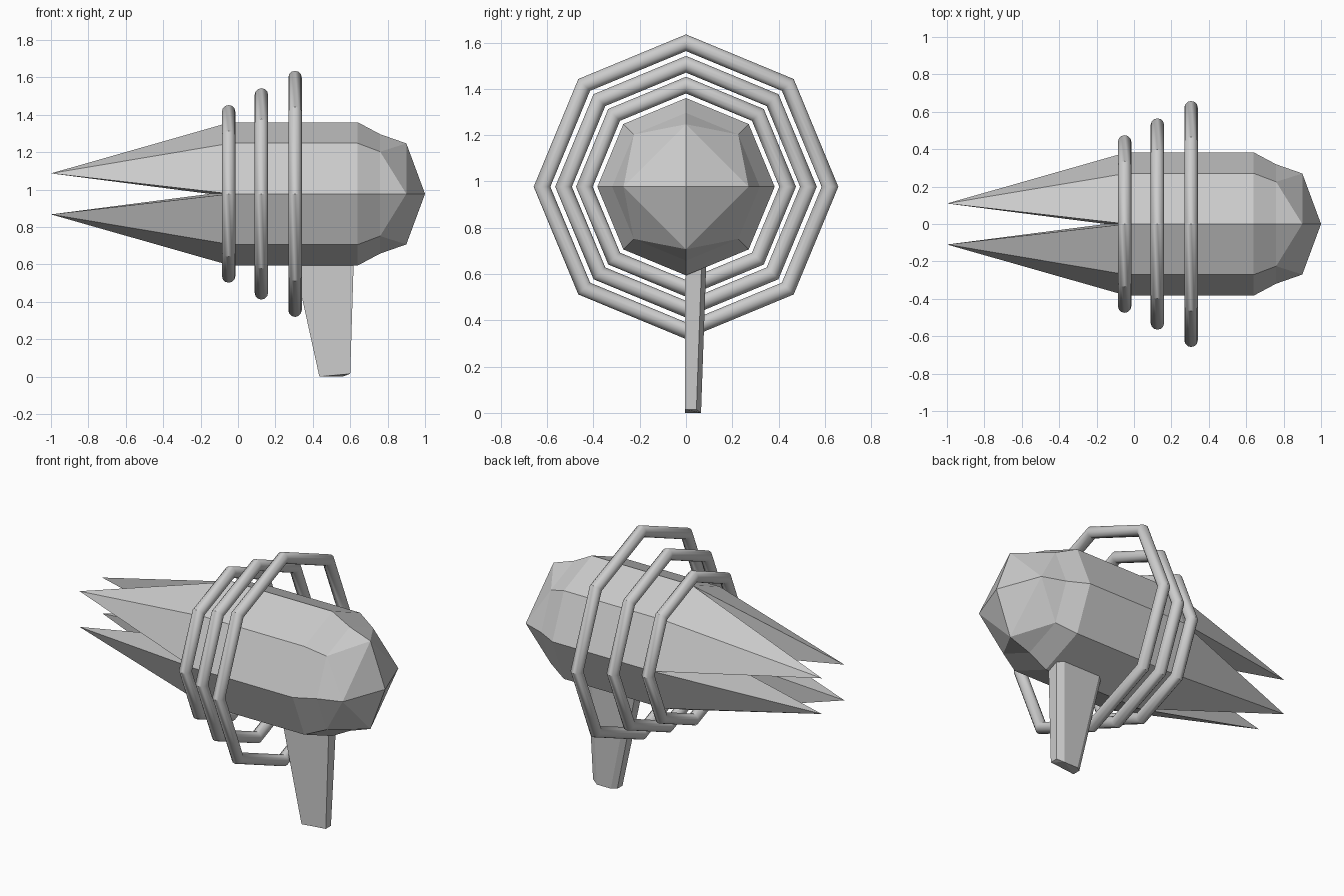
import bpy, bmesh, math
from mathutils import Vector

if "Cube" in bpy.data.objects:
    bpy.data.objects.remove(bpy.data.objects["Cube"])

AXIS_Z = 0.977


def make_object(name, bm):
    bmesh.ops.recalc_face_normals(bm, faces=bm.faces)
    mesh = bpy.data.meshes.new(name)
    bm.to_mesh(mesh)
    bm.free()
    obj = bpy.data.objects.new(name, mesh)
    bpy.context.collection.objects.link(obj)
    return obj


def circle(bm, x, r, n, offset=0.0):
    ring = []
    for i in range(n):
        a = 2 * math.pi * i / n + offset
        ring.append(bm.verts.new((x, r * math.cos(a), AXIS_Z + r * math.sin(a))))
    return ring


def bridge(bm, a, b):
    n = len(a)
    for i in range(n):
        j = (i + 1) % n
        bm.faces.new((a[i], a[j], b[j], b[i]))


# Body: eight-sided barrel, faceted nose and four tail spikes
bm = bmesh.new()
rear = circle(bm, -0.04, 0.383, 8)
front = circle(bm, 0.64, 0.383, 8)
shoulder = circle(bm, 0.76, 0.319, 8)
bridge(bm, rear, front)
bridge(bm, front, shoulder)

nose_ring = circle(bm, 0.9, 0.27, 4)
nose_tip = bm.verts.new((1.0, 0, AXIS_Z))
tips = circle(bm, -1.0, 0.155, 4, math.pi / 4)
tail_centre = bm.verts.new((-0.15, 0, AXIS_Z))
for i in range(4):
    j = (i + 1) % 4
    k, d, m = 2 * i, 2 * i + 1, (2 * i + 2) % 8
    # nose facets
    bm.faces.new((shoulder[k], shoulder[d], nose_ring[i]))
    bm.faces.new((shoulder[d], shoulder[m], nose_ring[j]))
    bm.faces.new((shoulder[d], nose_ring[j], nose_ring[i]))
    bm.faces.new((nose_ring[i], nose_ring[j], nose_tip))
    # tail spike
    bm.faces.new((rear[k], rear[d], tips[i]))
    bm.faces.new((rear[d], rear[m], tips[i]))
    bm.faces.new((rear[m], tail_centre, tips[i]))
    bm.faces.new((tail_centre, rear[k], tips[i]))
make_object("body", bm)

# Three octagonal hoops growing toward the nose
for idx, (x, outer) in enumerate([(-0.05, 0.475), (0.125, 0.565), (0.305, 0.658)]):
    tube = 0.036
    bpy.ops.mesh.primitive_torus_add(
        major_segments=8, minor_segments=12,
        major_radius=outer - tube, minor_radius=tube,
        location=(x, 0, AXIS_Z), rotation=(0, math.pi / 2, 0))
    hoop = bpy.context.object
    hoop.name = f"hoop_{idx + 1}"
    bpy.ops.object.shade_smooth_by_angle(angle=math.radians(35))

# Handle: tapered, with one chamfered back edge and a clipped lower corner
bm = bmesh.new()


def section(z, x0, x1, y0, y1, lift):
    pts = [(x0, y0, z), (x1, y0, z + lift), (x1, y1 - 0.02, z + lift),
           (x1 - 0.04, y1, z), (x0 + 0.03, y1, z), (x0, y1 - 0.02, z)]
    return [bm.verts.new(p) for p in pts]


bottom = section(0.0, 0.435, 0.6, -0.005, 0.065, 0.015)
top = section(0.66, 0.29, 0.62, -0.003, 0.088, 0.0)
bridge(bm, bottom, top)
bmesh.ops.triangulate(bm, faces=[bm.faces.new(bottom)])
bm.faces.new(top)
make_object("handle", bm)
